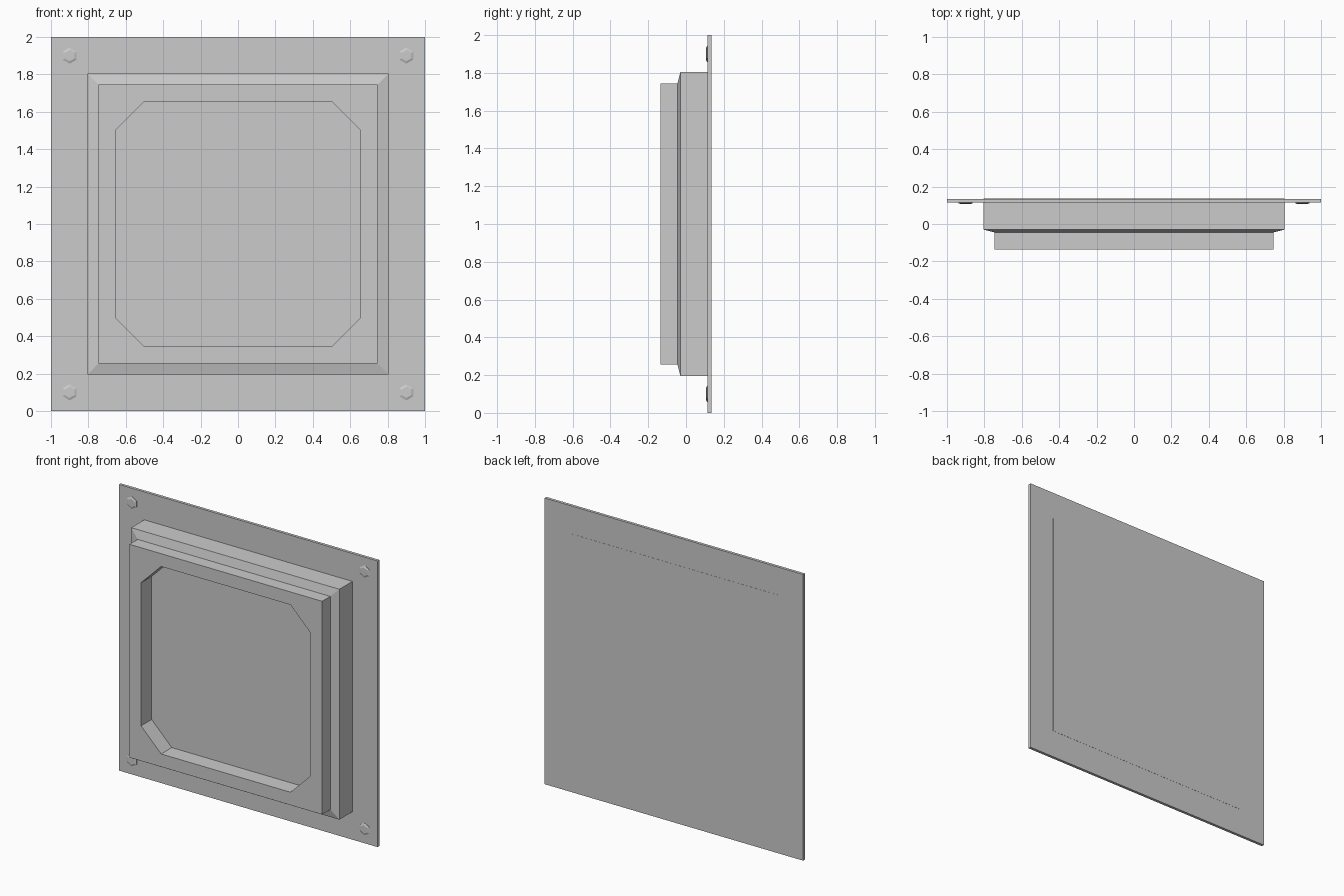
import bpy, bmesh, math

if "Cube" in bpy.data.objects:
    bpy.data.objects.remove(bpy.data.objects["Cube"])

CZ = 1.0  # height of the panel centre


def finish(name, bm):
    bmesh.ops.recalc_face_normals(bm, faces=bm.faces)
    mesh = bpy.data.meshes.new(name)
    bm.to_mesh(mesh)
    bm.free()
    obj = bpy.data.objects.new(name, mesh)
    bpy.context.collection.objects.link(obj)
    return obj


def ring(bm, points, y, cx=0.0, cz=CZ):
    return [bm.verts.new((cx + x, y, cz + z)) for x, z in points]


def bridge(bm, a, b):
    n = len(a)
    for i in range(n):
        j = (i + 1) % n
        bm.faces.new((a[i], a[j], b[j], b[i]))


def square(s):
    return [(s, s), (-s, s), (-s, -s), (s, -s)]


def loft(name, sections, cx=0.0, cz=CZ):
    bm = bmesh.new()
    rings = [ring(bm, pts, y, cx, cz) for pts, y in sections]
    for a, b in zip(rings, rings[1:]):
        bridge(bm, a, b)
    bm.faces.new(rings[0])
    bm.faces.new(rings[-1])
    return finish(name, bm)


# Thin backing plate
loft("back_plate", [(square(1.0), 0.134), (square(1.0), 0.114)])

# Stepped housing with an octagonal recess in its front
bm = bmesh.new()
steps = [(0.805, 0.135), (0.805, -0.03), (0.745, -0.045), (0.745, -0.135)]
rings = [ring(bm, square(s), y) for s, y in steps]
for a, b in zip(rings, rings[1:]):
    bridge(bm, a, b)
bm.faces.new(rings[0])
w, c = 0.655, 0.5
octagon = [(w, c), (c, w), (-c, w), (-w, c), (-w, -c), (-c, -w), (c, -w), (w, -c)]
rim = ring(bm, octagon, -0.135)
floor = ring(bm, octagon, -0.018)
bridge(bm, rim, floor)
bm.faces.new(floor)
outer = rings[-1]
for i in range(4):
    j = (i + 1) % 4
    bm.faces.new((outer[i], rim[2 * i], rim[2 * i + 1]))
    bm.faces.new((outer[i], rim[2 * i + 1], rim[2 * j], outer[j]))
finish("housing", bm)


# Low hexagonal bolt heads in the plate corners
def hexagon(r):
    return [(r * math.sin(k * math.pi / 3), r * math.cos(k * math.pi / 3)) for k in range(6)]


for sx in (-1, 1):
    for sz in (-1, 1):
        loft("bolt_head",
             [(hexagon(0.043), 0.13), (hexagon(0.043), 0.111), (hexagon(0.03), 0.106)],
             sx * 0.9, CZ + sz * 0.9)
